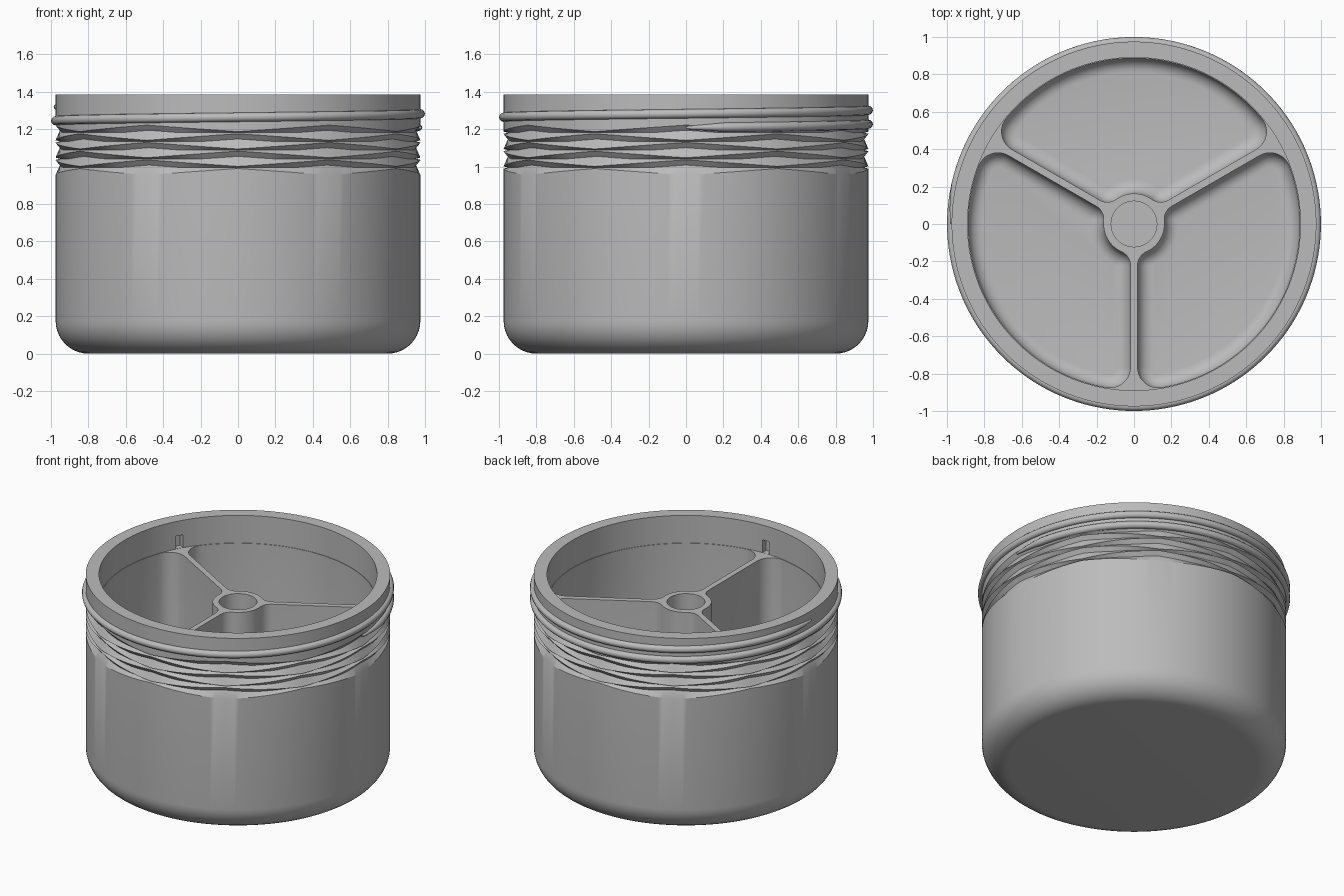
import bpy, bmesh
from math import sin, cos, pi, radians, degrees, sqrt, atan2

old = bpy.data.objects.get("Cube")
if old:
    bpy.data.objects.remove(old, do_unlink=True)

grey = bpy.data.materials.new("plain_grey")
grey.use_nodes = True
grey.diffuse_color = (0.5, 0.5, 0.5, 1)
grey.node_tree.nodes["Principled BSDF"].inputs["Base Color"].default_value = grey.diffuse_color

SEG = 192
R_OUT, R_IN, HEIGHT = 0.975, 0.89, 1.385
WEB_Z, FLOOR_Z = 1.19, 0.1
R_POCKET, R_HUB, R_BORE, HALF_ARM = 0.886, 0.163, 0.122, 0.019
CORNER, HUB_FILLET, FLOOR_FILLET = 0.11, 0.08, 0.075


def finish(ob, angle=28):
    ob.data.materials.clear()
    ob.data.materials.append(grey)
    bpy.ops.object.select_all(action="DESELECT")
    ob.select_set(True)
    bpy.context.view_layer.objects.active = ob
    bpy.ops.object.shade_smooth_by_angle(angle=radians(angle))


def add_object(name, bm):
    bmesh.ops.recalc_face_normals(bm, faces=bm.faces)
    me = bpy.data.meshes.new(name)
    bm.to_mesh(me)
    bm.free()
    ob = bpy.data.objects.new(name, me)
    bpy.context.collection.objects.link(ob)
    return ob


def ring(bm, pts):
    return [bm.verts.new(p) for p in pts]


def circle(bm, r, z):
    """Ring of vertices; z may be a function of the angle."""
    angles = [2 * pi * i / SEG for i in range(SEG)]
    return ring(bm, [(r * cos(a), r * sin(a), z(a) if callable(z) else z) for a in angles])


def loft(bm, loops):
    for lo, hi in zip(loops, loops[1:]):
        n = len(lo)
        for i in range(n):
            bm.faces.new((lo[i], lo[(i + 1) % n], hi[(i + 1) % n], hi[i]))


def zigzag(a):
    return 1 - 4 * abs((((degrees(a) + 90) / 60 + 0.5) % 1) - 0.5)


def ridge(k):
    """Height of the k-th zigzag ridge, alternating in phase."""
    return lambda a: 0.972 + 0.0465 * k + (-1) ** k * 0.0175 * zigzag(a)


def groove(k):
    """Bottom line of the groove under ridge k."""
    def z(a):
        lo, hi = ridge(k - 1)(a), ridge(k)(a)
        return hi - min(0.028, 0.5 * (hi - lo))
    return z


def arc(cx, cy, r, a0, a1, n):
    steps = [a0 + (a1 - a0) * i / n for i in range(n + 1)]
    return [(cx + r * cos(a), cy + r * sin(a)) for a in steps]


def pocket_outline(d):
    """Rounded compartment between arms at 0 and 120 degrees, inset by d."""
    hy, cy = HALF_ARM + HUB_FILLET, HALF_ARM + CORNER
    hx = sqrt((R_HUB + HUB_FILLET) ** 2 - hy ** 2)
    cx = sqrt((R_POCKET - CORNER) ** 2 - cy ** 2)
    ha, ca = atan2(hy, hx), atan2(cy, cx)
    side = arc(hx, hy, HUB_FILLET - d, pi + ha, 1.5 * pi, 8)
    side += arc(cx, cy, CORNER - d, 1.5 * pi, 2 * pi + ca, 10)
    third = 2 * pi / 3
    c, s = cos(third), sin(third)
    mirrored = [(x * c + y * s, x * s - y * c) for x, y in reversed(side)]
    wall = arc(0, 0, R_POCKET - d, ca, third - ca, 56)[1:-1]
    hub = arc(0, 0, R_HUB + d, third - ha, ha, 12)[1:-1]
    return side + wall + mirrored + hub


def loop_edges(bm, verts):
    return [bm.edges.get((verts[i - 1], verts[i])) for i in range(len(verts))]


# Jar shell: rounded base, zigzag grooves, rim and inner wall
bm = bmesh.new()
fillet = 0.175
loops = []
for i in range(11):
    a = pi / 2 * i / 10
    loops.append(circle(bm, R_OUT - fillet + fillet * sin(a), fillet * (1 - cos(a))))
bm.faces.new(loops[0])
loops.append(circle(bm, R_OUT, ridge(0)))
for k in range(1, 6):
    loops.append(circle(bm, 0.952, groove(k)))
    loops.append(circle(bm, R_OUT, ridge(k)))
for r, z in ((R_OUT, HEIGHT), (R_IN, HEIGHT), (R_IN, WEB_Z)):
    loops.append(circle(bm, r, z))
loft(bm, loops)
web_edges = loop_edges(bm, loops[-1])

# Three compartments with rounded floors
for k in range(3):
    turn = radians(30 + 120 * k)
    c, s = cos(turn), sin(turn)
    levels = [(0, WEB_Z)]
    for i in range(7):
        a = pi / 2 * i / 6
        levels.append((FLOOR_FILLET * (1 - cos(a)), FLOOR_Z + FLOOR_FILLET * (1 - sin(a))))
    pocket = [ring(bm, [(x * c - y * s, x * s + y * c, z) for x, y in pocket_outline(d)])
              for d, z in levels]
    loft(bm, pocket)
    bm.faces.new(pocket[-1])
    web_edges += loop_edges(bm, pocket[0])

# Hub bore, then the flat top of hub and arms
bore = [circle(bm, R_BORE, z) for z in (WEB_Z, FLOOR_Z)]
loft(bm, bore)
bm.faces.new(bore[-1])
web_edges += loop_edges(bm, bore[0])
bmesh.ops.triangle_fill(bm, edges=web_edges, use_beauty=True, normal=(0, 0, 1))
jar = add_object("jar_body", bm)

# Small notches in the wall above each arm
bm = bmesh.new()
for k in range(3):
    turn = radians(30 + 120 * k)
    made = bmesh.ops.create_cube(bm, size=1)["verts"]
    for v in made:
        x, y, z = 0.9 + 0.06 * v.co.x, 0.05 * v.co.y, 1.236 + 0.09 * v.co.z
        v.co = (x * cos(turn) - y * sin(turn), x * sin(turn) + y * cos(turn), z)
cutter = add_object("notch_cutter", bm)
cutter.hide_render = True
cutter.hide_viewport = True
cut = jar.modifiers.new("notches", "BOOLEAN")
cut.operation, cut.solver, cut.object = "DIFFERENCE", "EXACT", cutter
finish(jar)

# Screw thread: one and a half turns, tapered at both ends
curve = bpy.data.curves.new("screw_thread", "CURVE")
curve.dimensions = "3D"
curve.bevel_depth = 0.0245
curve.bevel_resolution = 4
curve.use_fill_caps = True
spline = curve.splines.new("POLY")
count = 216
spline.points.add(count)
for i, p in enumerate(spline.points):
    t = i / count
    a = 3 * pi * t
    p.co = (R_OUT * cos(a), R_OUT * sin(a), 1.208 + 0.112 * t, 1)
    p.radius = min(1, 0.3 + 0.14 * min(i, count - i))
thread = bpy.data.objects.new("screw_thread", curve)
bpy.context.collection.objects.link(thread)
bpy.ops.object.select_all(action="DESELECT")
thread.select_set(True)
bpy.context.view_layer.objects.active = thread
bpy.ops.object.convert(target="MESH")
finish(bpy.context.view_layer.objects.active, 50)
